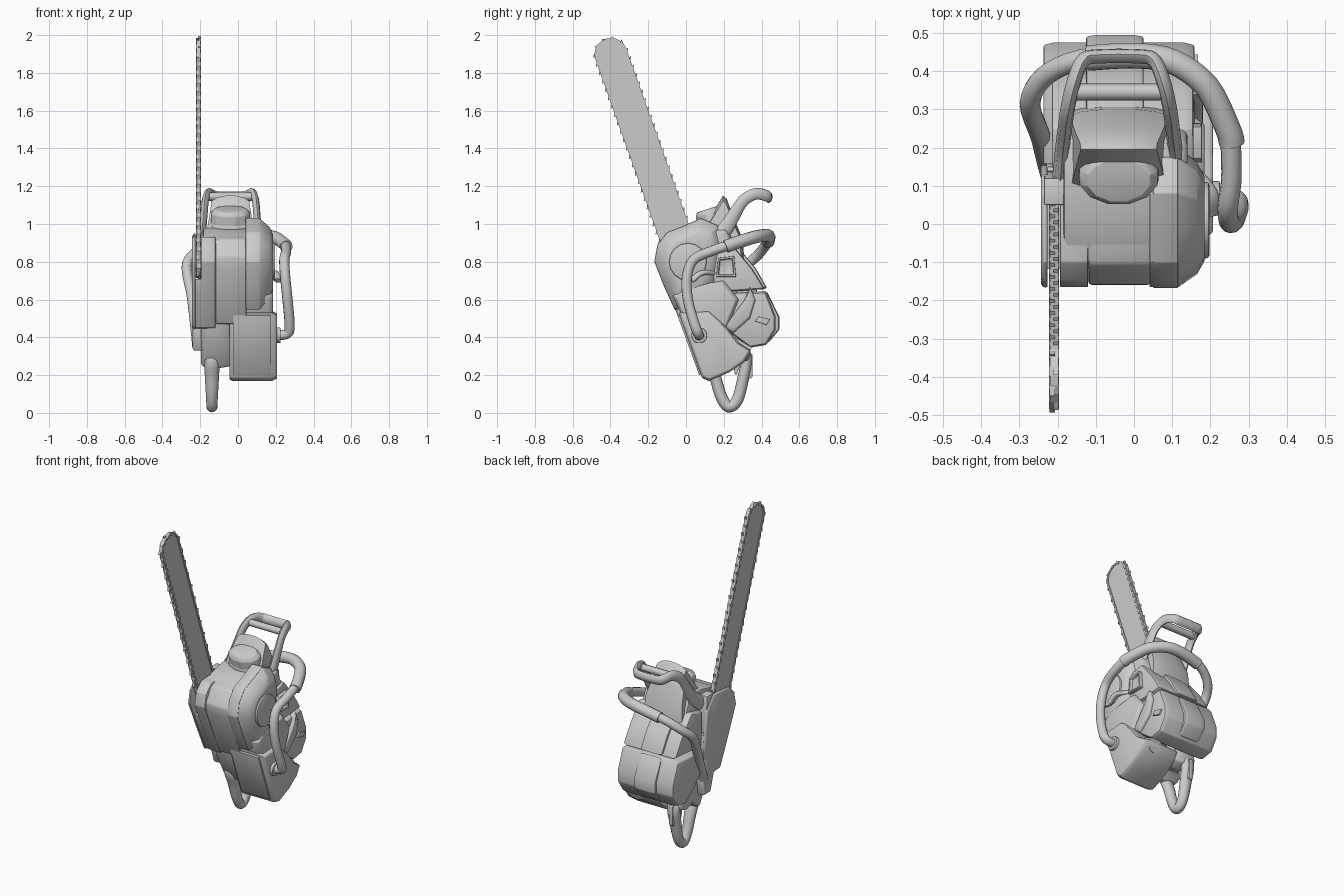
import bpy, bmesh, math
from mathutils import Vector, Matrix


def finish(name, bm, bevel=0.0, angle=35):
    bmesh.ops.recalc_face_normals(bm, faces=bm.faces)
    if bevel:
        edges = [e for e in bm.edges if e.calc_face_angle(0) > math.radians(30)]
        bmesh.ops.bevel(bm, geom=edges, offset=bevel, segments=2, profile=0.5,
                        affect='EDGES', clamp_overlap=True)
    me = bpy.data.meshes.new(name)
    bm.to_mesh(me)
    bm.free()
    for p in me.polygons:
        p.use_smooth = True
    me.set_sharp_from_angle(angle=math.radians(angle))
    ob = bpy.data.objects.new(name, me)
    bpy.context.collection.objects.link(ob)


def skin(bm, rings, close=False):
    n = len(rings[0])
    pairs = list(zip(rings, rings[1:]))
    if close:
        pairs.append((rings[-1], rings[0]))
    for a, b in pairs:
        for i in range(n):
            bm.faces.new((a[i], a[(i + 1) % n], b[(i + 1) % n], b[i]))
    if not close:
        bm.faces.new(rings[0])
        bm.faces.new(rings[-1])


def prism(name, pts, layers, bevel=0.008, warp=None):
    """Side profile (y, z) stacked along x; layers are (x, scale)."""
    bm = bmesh.new()
    c = sum((Vector(p) for p in pts), Vector((0, 0))) / len(pts)
    rings = []
    for x, s in layers:
        q = [c + (Vector(p) - c) * s for p in pts]
        rings.append([bm.verts.new((x, v.x, v.y)) for v in q])
    skin(bm, rings)
    if warp:
        for v in bm.verts:
            v.co = warp(v.co)
    finish(name, bm, bevel)


def smooth_path(pts, closed=False, k=4):
    p = [Vector(q) for q in pts]
    n = len(p)
    out = []
    for i in range(n if closed else n - 1):
        idx = [(i + j) % n if closed else min(max(i + j, 0), n - 1) for j in (-1, 0, 1, 2)]
        a, b, c, d = (p[j] for j in idx)
        for s in range(k):
            t = s / k
            out.append(0.5 * (2 * b + (c - a) * t + (2 * a - 5 * b + 4 * c - d) * t * t
                              + (3 * b - a - 3 * c + d) * t ** 3))
    return out if closed else out + [p[-1]]


def sweep(name, pts, r1, r2, closed=False, ref=(1, 0, 0), fixed=False, sides=12, size=None):
    """Elliptical tube; size(point) returns the factors for both radii."""
    path = smooth_path(pts, closed)
    bm, rings, n, r = bmesh.new(), [], len(path), Vector(ref)
    for i, p in enumerate(path):
        if closed:
            t = path[(i + 1) % n] - path[i - 1]
        else:
            t = path[min(i + 1, n - 1)] - path[max(i - 1, 0)]
        t.normalize()
        a = (r - t * r.dot(t)).normalized()
        b = t.cross(a)
        if not fixed:
            r = a
        f, g = size(p) if size else (1, 1)
        rings.append([bm.verts.new(p + a * r1 * f * math.cos(w) + b * r2 * g * math.sin(w))
                      for w in (2 * math.pi * j / sides for j in range(sides))])
    skin(bm, rings, closed)
    finish(name, bm, angle=50)


def disc(name, y, z, x0, x1, r, n=14, bevel=0.004):
    pts = [(y + r * math.cos(2 * math.pi * i / n), z + r * math.sin(2 * math.pi * i / n))
           for i in range(n)]
    prism(name, pts, [(x0, 1), (x1, 1)], bevel)


# Guide bar and chain share a stadium-shaped track
TIP, AX = Vector((-0.397, 1.897)), Vector((0.335, -0.942)).normalized()
NRM, LEN = Vector((AX.y, -AX.x)), 1.162
BX = -0.209


def track(s, r):
    arc = math.pi * r
    s %= 2 * (LEN + arc)
    if s < LEN:
        return TIP + AX * s + NRM * r, AX, NRM
    s -= LEN
    base, off = TIP + AX * LEN, 0
    if s >= arc:
        s -= arc
        if s < LEN:
            return base - AX * s - NRM * r, -AX, -NRM
        s -= LEN
        base, off = TIP, math.pi
    w = s / r + off
    out = NRM * math.cos(w) + AX * math.sin(w)
    return base + out * r, -NRM * math.sin(w) + AX * math.cos(w), out


bar = []
for base, off in ((TIP + AX * LEN, 0), (TIP, math.pi)):
    for i in range(17):
        w = off + math.pi * i / 16
        bar.append(base + (NRM * math.cos(w) + AX * math.sin(w)) * 0.075)
prism("guide_bar", bar, [(BX - 0.008, 1), (BX + 0.008, 1)], 0)

R = 0.08
TOTAL = 2 * (LEN + math.pi * R)
bm = bmesh.new()
LINKS = 120
for i in range(LINKS):
    p, t, o = track(TOTAL * i / LINKS, R)
    m = Matrix(((1, 0, 0, BX), (0, t.x, o.x, p.x), (0, t.y, o.y, p.y), (0, 0, 0, 1)))
    wide = 0.027 if i % 2 else 0.022
    bmesh.ops.create_cube(bm, size=1, matrix=m @ Matrix.Diagonal((wide, 0.027, 0.013, 1)))
    if i % 2:   # raised cutter tooth, alternating sides
        x = 0.005 if i % 4 == 1 else -0.005
        prof = [(-0.012, 0.005), (0.009, 0.005), (0.012, 0.017), (-0.002, 0.011)]
        skin(bm, [[bm.verts.new(m @ Vector((x + dx, a, b))) for a, b in prof]
                  for dx in (-0.007, 0.007)])
finish("saw_chain", bm)

# Crankcase, front block and clutch cover
prism("crankcase", [(-0.13, 0.82), (-0.11, 0.91), (-0.02, 0.95), (0.1, 0.98), (0.22, 0.98),
                    (0.27, 0.85), (0.28, 0.6), (0.22, 0.42), (0.05, 0.42), (-0.03, 0.56)],
      [(-0.185, 1), (0.1, 1), (0.14, 0.92)], 0.012)
prism("inner_block", [(0.1, 0.86), (0.26, 0.86), (0.37, 0.68), (0.39, 0.55), (0.3, 0.4), (0.1, 0.45)],
      [(-0.17, 1), (0.12, 1)], 0.005)
prism("front_block", [(-0.155, 0.77), (-0.16, 0.83), (-0.105, 0.92), (-0.02, 0.945),
                      (0.06, 0.95), (0.06, 0.47), (-0.025, 0.47), (-0.08, 0.6)],
      [(-0.12, 1), (0.045, 1)], 0.01)
cover = [(-0.166, 0.8), (-0.15, 0.88), (-0.1, 0.93), (0.06, 0.945), (0.13, 0.86),
         (0.16, 0.6), (0.12, 0.44), (-0.005, 0.45), (-0.09, 0.63)]
prism("clutch_cover", cover, [(-0.243, 0.95), (-0.237, 1), (-0.226, 1)], 0.003)
prism("clutch_cover_base", [(-0.12, 0.71), (0.15, 0.71), (0.16, 0.6), (0.12, 0.44),
                            (0.0, 0.45), (-0.085, 0.63)], [(-0.23, 1), (-0.12, 1)], 0.005)
prism("clutch_cover_inner", cover, [(-0.194, 1), (-0.12, 1)], 0.005)
prism("bar_top_bridge", [(0.05, 0.9), (0.05, 0.95), (0.12, 0.95), (0.14, 0.72), (0.09, 0.72)],
      [(-0.235, 1), (-0.16, 1)], 0.004)

# Starter housing on the right, with a stepped rim
shell = [(-0.166, 0.8), (-0.15, 0.89), (-0.1, 0.955), (-0.01, 0.99), (0.08, 1.03),
         (0.17, 0.99), (0.2, 0.88), (0.17, 0.68), (0.07, 0.56), (-0.06, 0.55), (-0.115, 0.67)]
prism("starter_housing", shell, [(0.04, 1), (0.115, 1), (0.165, 0.8), (0.185, 0.6)], 0.005)
prism("starter_rim", shell, [(0.05, 1.01), (0.115, 1.01)], 0.003)
disc("starter_disc", 0.01, 0.8, 0.165, 0.197, 0.1, 16, 0.008)
prism("side_shell", [(-0.07, 0.62), (0.0, 0.67), (0.2, 0.7), (0.28, 0.6), (0.2, 0.4), (0.03, 0.4)],
      [(0.0, 1), (0.16, 1), (0.185, 0.9)], 0.006)

# Fuel tank with raised front panel
prism("fuel_tank", [(-0.04, 0.53), (0.085, 0.185), (0.12, 0.168), (0.23, 0.215), (0.31, 0.27),
                    (0.345, 0.33), (0.28, 0.37), (0.21, 0.46), (0.12, 0.54)],
      [(-0.045, 0.96), (-0.03, 1), (0.18, 1), (0.207, 0.93)], 0.006)
prism("tank_panel", [(-0.045, 0.515), (0.07, 0.2), (0.09, 0.21), (-0.025, 0.525)],
      [(-0.025, 1), (0.175, 1)], 0.003)
sweep("tank_cap", [(0.12, 0.24, 0.36), (0.12, 0.3, 0.33), (0.12, 0.335, 0.315)], 0.045, 0.045)

# Rear engine cover in two shells, centre bump and details
prism("rear_cover_upper", [(0.14, 0.86), (0.25, 0.885), (0.35, 0.765), (0.418, 0.655), (0.14, 0.635)],
      [(-0.215, 0.95), (-0.19, 1), (0.13, 1), (0.155, 0.95)], 0.005)
prism("rear_cover_lower", [(0.14, 0.625), (0.422, 0.645), (0.475, 0.51), (0.475, 0.44),
                           (0.425, 0.36), (0.34, 0.345), (0.24, 0.42), (0.15, 0.52)],
      [(-0.237, 0.95), (-0.21, 1), (0.13, 1), (0.158, 0.95)], 0.006)
prism("rear_bump", [(0.3, 0.63), (0.43, 0.64), (0.494, 0.51), (0.494, 0.44), (0.44, 0.375), (0.3, 0.4)],
      [(-0.125, 0.96), (-0.1, 1), (0.0, 1), (0.025, 0.96)], 0.006)
prism("rear_bump_upper", [(0.2, 0.88), (0.265, 0.89), (0.37, 0.765), (0.43, 0.66), (0.3, 0.65)],
      [(-0.125, 0.96), (-0.1, 1), (0.0, 1), (0.025, 0.96)], 0.006)
prism("side_scoop", [(0.2, 0.45), (0.31, 0.6), (0.34, 0.67), (0.37, 0.6), (0.34, 0.5), (0.25, 0.42)],
      [(0.14, 1), (0.17, 0.95), (0.18, 0.8)], 0.005)
prism("cover_latch", [(0.365, 0.485), (0.385, 0.51), (0.445, 0.495), (0.425, 0.465)],
      [(0.14, 1), (0.168, 1)], 0.003)
prism("carburettor_box", [(0.16, 0.72), (0.17, 0.82), (0.255, 0.83), (0.265, 0.72)],
      [(0.1, 1), (0.178, 1), (0.178, 0.8), (0.16, 0.75)], 0.003)
sweep("choke_lever", [(0.15, 0.14, 0.74), (0.2, 0.08, 0.74), (0.21, 0.03, 0.7)], 0.02, 0.014)

# Cylinder shroud narrowing upward, and faceted tilted cap
CX = -0.04


def arch(v):
    f = max(0.0, (v.z - 0.9) / 0.25)
    return Vector((CX + (v.x - CX) * (1 - 0.3 * f), v.y, v.z))


prism("cylinder_shroud", [(0.07, 0.95), (0.13, 1.04), (0.195, 1.15), (0.215, 1.135), (0.25, 1.04),
                          (0.3, 0.92), (0.31, 0.8), (0.1, 0.75)],
      [(-0.175, 0.84), (-0.14, 0.94), (-0.08, 1), (0.0, 1), (0.06, 0.94), (0.095, 0.84)], 0, arch)
bm = bmesh.new()
tilt = Matrix.Rotation(math.radians(18), 4, 'X')
rings = []
for h, s in [(-0.2, 1.1), (-0.06, 1.08), (-0.05, 1.0), (0.0, 0.98), (0.022, 0.78)]:
    rings.append([bm.verts.new(Vector((CX, 0.12, 1.058)) + tilt @ Vector((
        0.108 * s * math.cos(w), 0.076 * s * math.sin(w), h)))
        for w in (math.pi * (2 * j + 1) / 12 for j in range(12))])
skin(bm, rings)
finish("cylinder_cap", bm, 0.003, 20)

# Wrap-around front handle and its mounts
sweep("front_handle", [(-0.215, 0.12, 0.35), (-0.225, 0.15, 0.45), (-0.245, 0.23, 0.62),
                       (-0.272, 0.315, 0.77), (-0.235, 0.385, 0.84), (-0.14, 0.43, 0.9),
                       (0.0, 0.44, 0.93), (0.1, 0.425, 0.94), (0.19, 0.36, 0.93),
                       (0.245, 0.25, 0.895), (0.255, 0.13, 0.855), (0.245, 0.04, 0.81),
                       (0.25, 0.005, 0.72), (0.262, 0.01, 0.6), (0.273, 0.045, 0.47),
                       (0.262, 0.065, 0.42), (0.2, 0.07, 0.41)], 0.027, 0.027)
sweep("handle_grip", [(-0.12, 0.434, 0.905), (0.0, 0.44, 0.93), (0.1, 0.425, 0.94),
                      (0.19, 0.36, 0.93), (0.245, 0.25, 0.895), (0.256, 0.21, 0.88)], 0.034, 0.034)
disc("handle_mount_right", 0.07, 0.41, 0.17, 0.225, 0.042)
prism("handle_mount_left", [(0.05, 0.46), (0.09, 0.33), (0.16, 0.33), (0.17, 0.46)],
      [(-0.24, 0.9), (-0.23, 1), (-0.18, 1)], 0.005)

# Hand guard: hooked loop with a cross bar, mirrored about the shroud centre
half = [(-0.155, 0.12, 0.9), (-0.147, 0.2, 0.965), (-0.14, 0.255, 1.05), (-0.133, 0.305, 1.125),
        (-0.118, 0.37, 1.16), (-0.095, 0.425, 1.15), (-0.06, 0.438, 1.142)]
loop = [(CX + a, b, c) for a, b, c in half] + [(CX - a, b, c) for a, b, c in reversed(half)]
sweep("hand_guard", loop, 0.019, 0.031, sides=8,
      size=lambda p: (1, 1 + 0.35 * max(0, (1.1 - p.z) / 0.15)))
sweep("guard_cross_bar", [(-0.17, 0.345, 1.145), (CX, 0.345, 1.145), (0.09, 0.345, 1.145)],
      0.022, 0.022, ref=(0, 0, 1), sides=8)

# Rear handle loop (wider towards the body), its housing and trigger
HX = -0.138
sweep("rear_handle", [(HX, y, z) for y, z in [
    (0.125, 0.3), (0.155, 0.19), (0.187, 0.085), (0.225, 0.033), (0.27, 0.065), (0.3, 0.17),
    (0.318, 0.3), (0.24, 0.36)]], 0.03, 0.031, True, fixed=True,
    size=lambda p: (1 + max(0, p.z - 0.06) * 1.9, 1))
prism("handle_housing", [(-0.005, 0.48), (0.075, 0.32), (0.12, 0.235), (0.16, 0.24), (0.2, 0.29),
                         (0.27, 0.26), (0.335, 0.28), (0.34, 0.34), (0.3, 0.45), (0.2, 0.5)],
      [(-0.195, 0.82), (-0.18, 0.92), (-0.11, 1), (-0.04, 0.9)], 0.008)
prism("throttle_trigger", [(0.25, 0.28), (0.29, 0.26), (0.268, 0.2), (0.257, 0.21)],
      [(HX - 0.012, 1), (HX + 0.012, 1)], 0.003)
prism("safety_lever", [(0.33, 0.32), (0.352, 0.31), (0.352, 0.19), (0.338, 0.18), (0.315, 0.22)],
      [(HX - 0.014, 1), (HX + 0.014, 1)], 0.003)
